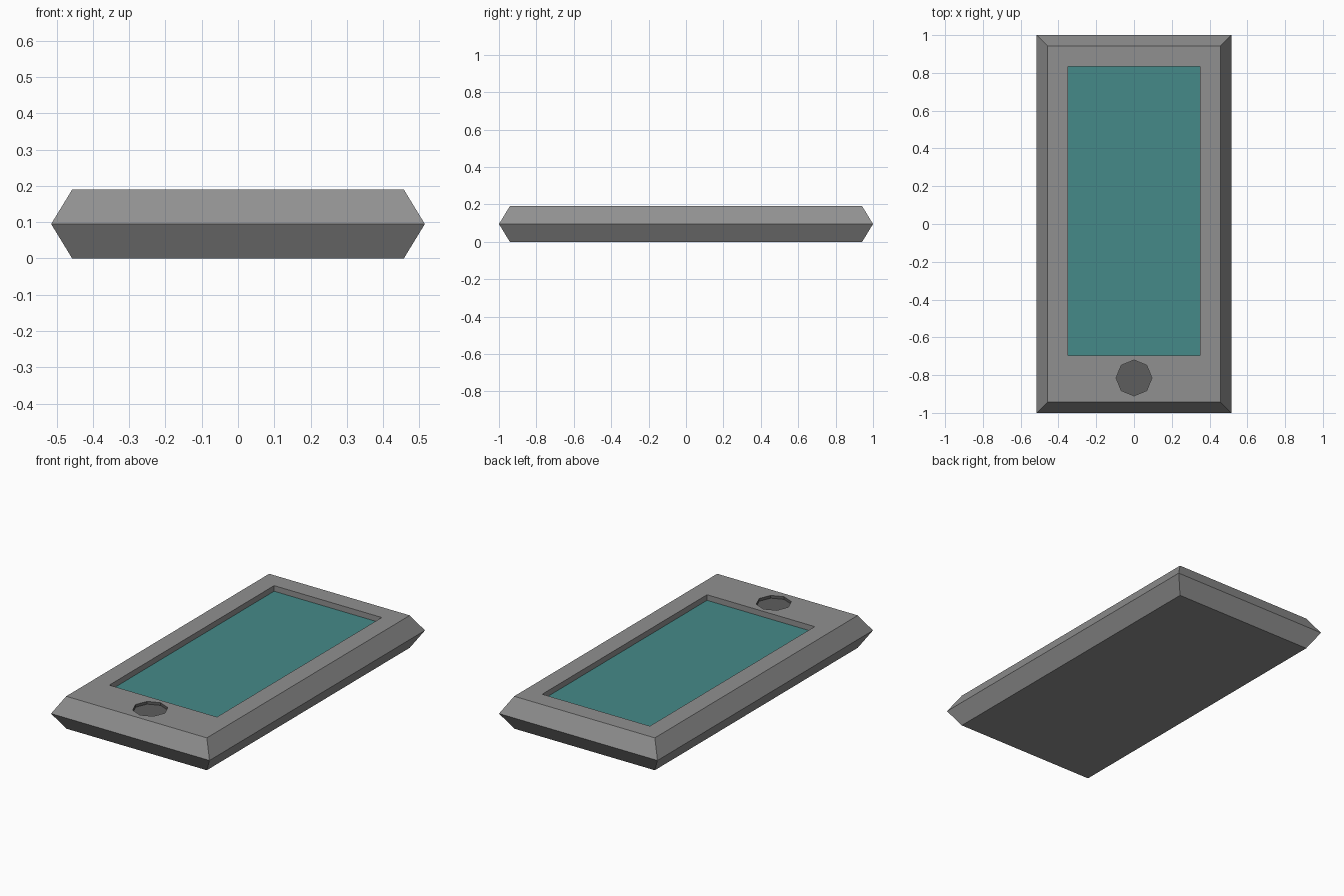
import bpy
import bmesh
from mathutils import Matrix

if "Cube" in bpy.data.objects:
    bpy.data.objects.remove(bpy.data.objects["Cube"], do_unlink=True)

HALF_W, HALF_L, HEIGHT, BEVEL = 0.515, 1.0, 0.19, 0.058
SCREEN_DEPTH, BUTTON_DEPTH = 0.033, 0.016
BUTTON_Y, BUTTON_R = -0.815, 0.095
SCREEN_Y, SCREEN_W, SCREEN_L = 0.07, 0.70, 1.53


def material(name, rgb):
    mat = bpy.data.materials.new(name)
    mat.use_nodes = True
    mat.diffuse_color = (*rgb, 1)
    mat.node_tree.nodes["Principled BSDF"].inputs["Base Color"].default_value = (*rgb, 1)
    return mat


def make_object(name, bm, mats=()):
    bmesh.ops.recalc_face_normals(bm, faces=bm.faces)
    mesh = bpy.data.meshes.new(name)
    bm.to_mesh(mesh)
    bm.free()
    obj = bpy.data.objects.new(name, mesh)
    bpy.context.collection.objects.link(obj)
    for mat in mats:
        mesh.materials.append(mat)
    return obj


def box(name, size, centre):
    bm = bmesh.new()
    bmesh.ops.create_cube(bm, size=1, matrix=Matrix.Translation(centre) @ Matrix.Diagonal((*size, 1)))
    return make_object(name, bm)


def octagon(name, radius, depth, centre):
    bm = bmesh.new()
    bmesh.ops.create_cone(bm, cap_ends=True, segments=8, radius1=radius, radius2=radius,
                          depth=depth, matrix=Matrix.Translation(centre))
    return make_object(name, bm)


def carve(target, cutter):
    mod = target.modifiers.new("recess", "BOOLEAN")
    mod.operation, mod.solver, mod.object = "DIFFERENCE", "EXACT", cutter
    bpy.context.view_layer.objects.active = target
    bpy.ops.object.modifier_apply(modifier=mod.name)
    bpy.data.objects.remove(cutter, do_unlink=True)


grey = material("casing grey", (0.28, 0.28, 0.28))
teal = material("screen teal", (0.06, 0.255, 0.25))
dark = material("button dark grey", (0.11, 0.11, 0.11))

# Casing: three stacked rectangles, widest at mid height
bm = bmesh.new()
rings = []
for z, inset in ((0, BEVEL), (HEIGHT / 2, 0), (HEIGHT, BEVEL)):
    w, l = HALF_W - inset, HALF_L - inset
    rings.append([bm.verts.new((sx * w, sy * l, z))
                  for sx, sy in ((-1, -1), (1, -1), (1, 1), (-1, 1))])
bm.faces.new(rings[0])
bm.faces.new(rings[2])
for low, high in zip(rings, rings[1:]):
    for i in range(4):
        j = (i + 1) % 4
        bm.faces.new((low[i], low[j], high[j], high[i]))
casing = make_object("casing", bm, (grey, teal, dark))

# Sunken screen and sunken octagonal button
carve(casing, box("screen_cutter", (SCREEN_W, SCREEN_L, 2 * SCREEN_DEPTH), (0, SCREEN_Y, HEIGHT)))
carve(casing, octagon("button_cutter", BUTTON_R, 2 * BUTTON_DEPTH, (0, BUTTON_Y, HEIGHT)))

# Colour the recess floor of the screen, and the whole button recess
for face in casing.data.polygons:
    c = face.center
    sunken = HEIGHT / 2 < c.z < HEIGHT - 0.001
    in_button = abs(c.x) <= BUTTON_R and abs(c.y - BUTTON_Y) <= BUTTON_R
    if sunken and in_button:
        face.material_index = 2
    elif sunken and face.normal.z > 0.9:
        face.material_index = 1
    else:
        face.material_index = 0
    face.use_smooth = False
